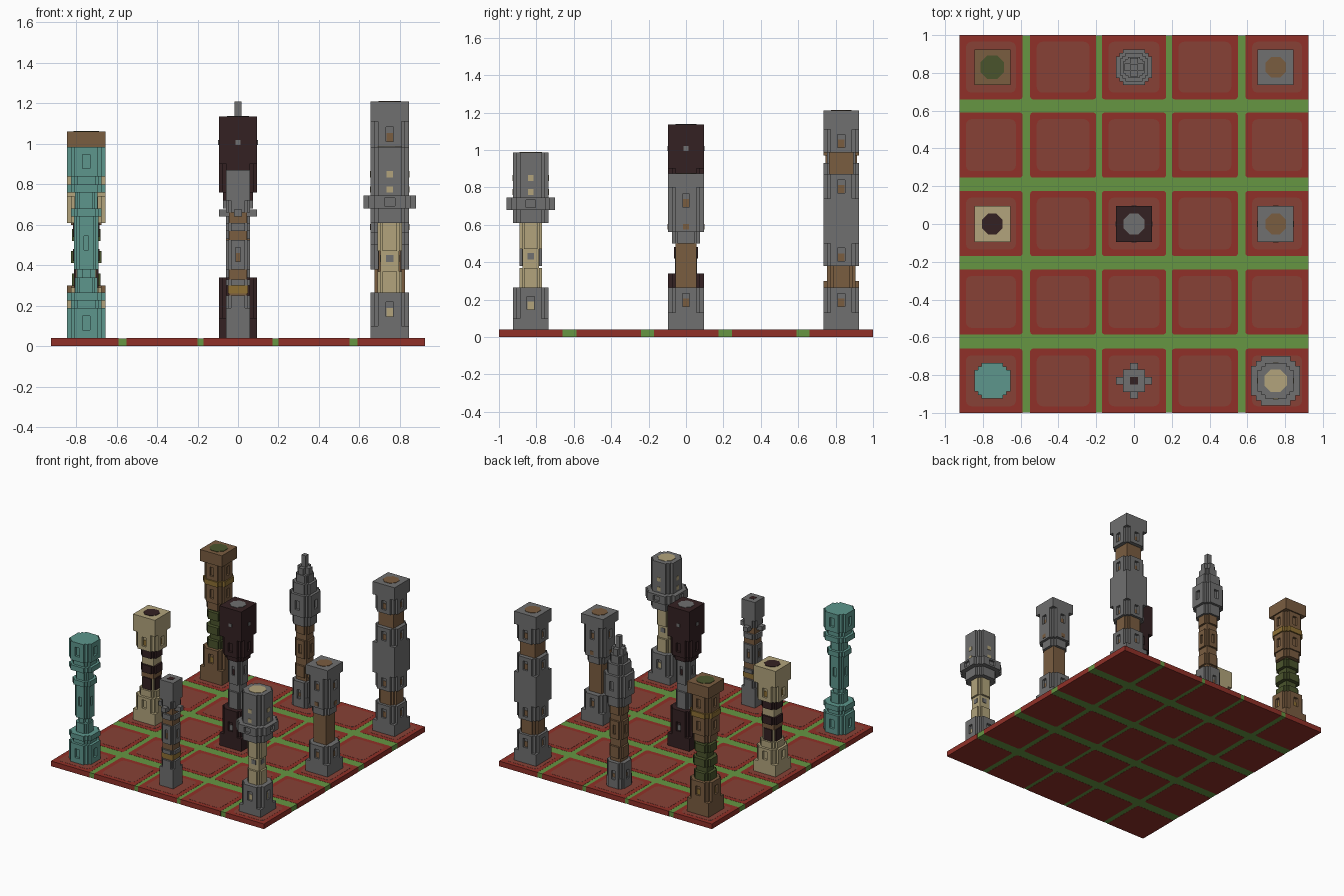
import bpy, bmesh
from mathutils import Matrix, Vector

default = bpy.data.objects.get("Cube")
if default:
    bpy.data.objects.remove(default)


def srgb(r, g, b):
    return tuple((c / 255 / 12.92) if c < 11 else ((c / 255 + 0.055) / 1.055) ** 2.4
                 for c in (r, g, b)) + (1.0,)


COLOURS = {
    "grey": srgb(112, 112, 112), "teal": srgb(93, 150, 140), "tan": srgb(178, 164, 124),
    "brown": srgb(122, 93, 64), "dark": srgb(52, 33, 34), "red": srgb(144, 48, 40),
    "clay": srgb(135, 65, 54), "grass": srgb(102, 150, 66), "moss": srgb(74, 84, 44),
    "ochre": srgb(142, 112, 52),
}
NAMES = list(COLOURS)
MATERIALS = []
for name, colour in COLOURS.items():
    mat = bpy.data.materials.new(name)
    mat.use_nodes = True
    mat.diffuse_color = colour
    shader = next(n for n in mat.node_tree.nodes if n.type == "BSDF_PRINCIPLED")
    shader.inputs["Base Color"].default_value = colour
    shader.inputs["Roughness"].default_value = 0.9
    MATERIALS.append(mat)


def box(bm, x, y, w, d, z0, z1, colour):
    size = Matrix.Diagonal((w, d, z1 - z0, 1))
    place = Matrix.Translation(Vector((x, y, (z0 + z1) / 2)))
    made = bmesh.ops.create_cube(bm, size=1, matrix=place @ size)
    for f in {f for v in made["verts"] for f in v.link_faces}:
        f.material_index = NAMES.index(colour)
    return made["verts"]


def finish(bm, name, x=0, y=0):
    mesh = bpy.data.meshes.new(name)
    bm.to_mesh(mesh)
    bm.free()
    for m in MATERIALS:
        mesh.materials.append(m)
    obj = bpy.data.objects.new(name, mesh)
    obj.location = (x, y, 0)
    bpy.context.collection.objects.link(obj)


# Cross-section shapes, all with four-fold symmetry
def square(bm, w, z0, z1, colour, inner=None):
    box(bm, 0, 0, w, w, z0, z1, colour)


def studs(bm, w, z0, z1, colour, inner=None):
    box(bm, 0, 0, w, 0.04, z0, z1, colour)
    box(bm, 0, 0, 0.04, w, z0, z1, colour)


def cross(bm, w, z0, z1, colour, inner=None):
    box(bm, 0, 0, w * 0.8, w * 0.8, z0, z1, colour)
    box(bm, 0, 0, w, w * 0.6, z0, z1, colour)
    box(bm, 0, 0, w * 0.6, w, z0, z1, colour)


def window(bm, w, z0, z1, colour, inner=None):
    """Cross section whose four arms each have a small recessed opening."""
    mid, half = (z0 + z1) / 2, min(0.035, (z1 - z0) * 0.3)
    cross(bm, w, z0, mid - half, colour)
    cross(bm, w, mid + half, z1, colour)
    box(bm, 0, 0, w * 0.8, w * 0.8, mid - half, mid + half, colour)
    for s in (-1, 1):
        box(bm, s * w * 0.2, 0, w * 0.2, w, mid - half, mid + half, colour)
        box(bm, 0, s * w * 0.2, w, w * 0.2, mid - half, mid + half, colour)
    if inner:
        box(bm, 0, 0, w * 0.84, w * 0.18, mid - half, mid + half * 0.2, inner)
        box(bm, 0, 0, w * 0.18, w * 0.84, mid - half, mid + half * 0.2, inner)


def dots(bm, w, z0, z1, colour, inner=None):
    """Thin square plates in the middle of the four faces."""
    t, s = w + 0.006, z1 - z0
    box(bm, 0, 0, t, s, z0, z1, colour)
    box(bm, 0, 0, s, t, z0, z1, colour)


def plate(bm, w, z0, z1, colour, inner=None):
    """Octagonal inlay on top of a column."""
    made = bmesh.ops.create_cone(
        bm, cap_ends=True, segments=8, radius1=w * 0.54, radius2=w * 0.54, depth=z1 - z0,
        matrix=Matrix.Translation((0, 0, (z0 + z1) / 2)) @ Matrix.Rotation(0.3927, 4, "Z"))
    for f in {f for v in made["verts"] for f in v.link_faces}:
        f.material_index = NAMES.index(colour)


def column(name, x, y, **parts):
    for part, stack in parts.items():
        bm = bmesh.new()
        for shape, *args in stack:
            shape(bm, *args)
        finish(bm, name + "_" + part, x, y)


# Tiled floor
bm = bmesh.new()
box(bm, 0, 0, 1.848, 1.998, 0.001, 0.039, "grass")
finish(bm, "grass_joints")
X_EDGES = [(-0.925, -0.59), (-0.55, -0.2), (-0.17, 0.17), (0.2, 0.55), (0.59, 0.925)]
Y_EDGES = [(-1, -0.66), (-0.585, -0.24), (-0.17, 0.175), (0.245, 0.59), (0.66, 1)]
tiles, inlays = bmesh.new(), bmesh.new()
for i, (x0, x1) in enumerate(X_EDGES):
    for j, (y0, y1) in enumerate(Y_EDGES):
        cx, cy = (x0 + x1) / 2, (y0 + y1) / 2
        for bm, inset, z0, z1, colour, radius in (
                (tiles, 0, 0, 0.04, "red", 0.015), (inlays, 0.035, 0.038, 0.041, "clay", 0.03)):
            verts = box(bm, cx, cy, x1 - x0 - 2 * inset, y1 - y0 - 2 * inset, z0, z1, colour)
            uprights = {e for v in verts for e in v.link_edges
                        if abs(e.verts[0].co.z - e.verts[1].co.z) > 0.001
                        and abs(v.co.x) < 0.92 and abs(v.co.y) < 0.99}
            bmesh.ops.bevel(bm, geom=list(uprights), offset=radius, segments=3, affect="EDGES", profile=0.5)
finish(tiles, "floor_tiles")
finish(inlays, "tile_centres")

G = 0.04   # floor height
W = 0.19   # full column width
N = 0.11   # neck width

# Front row
column("teal_column", -0.75, -0.83,
       base=[(window, W, G, 0.19, "teal"), (cross, 0.15, 0.19, 0.225, "teal"),
             (cross, W, 0.225, 0.265, "teal")],
       shaft=[(cross, N, 0.265, 0.34, "teal"), (studs, 0.09, 0.34, 0.38, "teal"),
              (window, 0.12, 0.38, 0.64, "teal"), (cross, 0.15, 0.64, 0.68, "teal"),
              (cross, N, 0.68, 0.76, "teal")],
       capital=[(cross, W, 0.76, 0.8, "teal"), (cross, 0.15, 0.8, 0.84, "teal"),
                (window, W, 0.84, 0.985, "teal")])
column("slim_column", 0, -0.83,
       base=[(square, 0.118, G, 0.19, "grey"), (cross, 0.118, 0.19, 0.25, "grey")],
       shaft=[(square, 0.09, 0.25, 0.66, "brown"), (square, 0.1, 0.26, 0.3, "ochre"),
              (cross, 0.118, 0.3, 0.33, "grey"), (window, 0.118, 0.38, 0.525, "grey", "brown"),
              (cross, 0.118, 0.57, 0.61, "grey")],
       capital=[(studs, W, 0.64, 0.675, "grey"), (cross, 0.118, 0.66, 0.72, "grey"),
                (square, 0.118, 0.72, 0.87, "grey"), (studs, 0.041, 0.87, 0.872, "dark")])
column("banded_column", 0.75, -0.83,
       base=[(square, W, G, 0.1, "grey"), (window, W, 0.1, 0.265, "grey", "tan")],
       shaft=[(cross, 0.12, 0.265, 0.37, "tan"), (square, 0.09, 0.37, 0.47, "tan"),
              (dots, 0.09, 0.415, 0.45, "grey"), (cross, 0.12, 0.47, 0.61, "tan")],
       capital=[(cross, W, 0.61, 0.985, "grey"), (cross, 0.225, 0.68, 0.745, "grey"),
                (window, 0.26, 0.68, 0.745, "grey"), (dots, W, 0.76, 0.79, "tan"),
                (dots, W, 0.835, 0.865, "tan"), (plate, 0.12, 0.98, 0.988, "tan")])

# Middle row
column("tan_column", -0.75, 0,
       base=[(square, W, G, 0.13, "tan"), (window, W, 0.13, 0.24, "tan"),
             (cross, 0.15, 0.24, 0.29, "tan")],
       shaft=[(square, 0.1, 0.29, 0.61, "tan"), (cross, 0.12, 0.29, 0.38, "dark"),
              (square, 0.105, 0.38, 0.42, "brown"), (cross, 0.13, 0.42, 0.48, "dark"),
              (cross, 0.13, 0.54, 0.61, "dark")],
       capital=[(window, W, 0.61, 0.74, "tan", "ochre"), (square, W, 0.74, 0.87, "tan"),
                (plate, N, 0.866, 0.873, "dark")])
column("dark_column", 0, 0,
       base=[(square, W, G, 0.14, "dark"), (window, W, 0.14, 0.28, "dark", "grey"),
             (cross, W, 0.28, 0.34, "dark")],
       shaft=[(cross, 0.12, 0.34, 0.47, "grey"), (square, 0.09, 0.47, 0.53, "grey"),
              (window, 0.12, 0.53, 0.74, "grey", "dark")],
       capital=[(cross, 0.15, 0.72, 0.76, "dark"), (window, W, 0.76, 0.9, "dark"),
                (square, W, 0.9, 1.135, "dark"), (dots, W, 0.995, 1.02, "grey"),
                (plate, N, 1.13, 1.138, "grey")])
column("wide_headed_column", 0.75, 0,
       base=[(square, W, G, 0.13, "grey"), (window, W, 0.13, 0.265, "grey", "brown")],
       shaft=[(square, N, 0.265, 0.5, "brown")],
       capital=[(cross, 0.15, 0.5, 0.56, "grey"), (cross, W, 0.56, 0.66, "grey"),
                (window, W, 0.66, 0.8, "grey", "brown"), (dots, W, 0.575, 0.605, "brown"),
                (square, W, 0.8, 0.875, "grey"), (plate, N, 0.87, 0.878, "brown")])

# Back row
column("mossy_column", -0.75, 0.83,
       base=[(square, W, G, 0.15, "brown"), (window, W, 0.15, 0.3, "brown", "ochre")],
       shaft=[(square, 0.09, 0.3, 0.62, "moss"), (cross, 0.14, 0.3, 0.36, "moss"),
              (cross, 0.15, 0.41, 0.47, "moss"), (cross, 0.14, 0.52, 0.58, "moss")],
       capital=[(cross, 0.15, 0.6, 0.66, "brown"), (window, 0.17, 0.66, 0.8, "brown"),
                (cross, W, 0.8, 0.84, "ochre"), (window, 0.17, 0.84, 0.97, "brown"),
                (square, W, 0.97, 1.06, "brown"), (plate, 0.125, 1.055, 1.063, "moss")])
column("spired_column", 0, 0.83,
       base=[(square, 0.13, G, 0.12, "grey"), (window, 0.15, G, 0.24, "grey", "brown")],
       shaft=[(square, 0.09, 0.24, 0.69, "brown"), (cross, 0.12, 0.27, 0.36, "brown"),
              (window, 0.12, 0.42, 0.56, "brown"), (cross, 0.12, 0.61, 0.69, "brown")],
       capital=[(cross, 0.15, 0.68, 0.76, "grey"), (window, W, 0.76, 0.93, "grey"),
                (cross, 0.15, 0.93, 1.01, "grey"), (cross, 0.11, 1.01, 1.07, "grey"),
                (studs, 0.1, 1.07, 1.12, "grey"), (square, 0.036, 1.12, 1.21, "grey")])
column("tall_column", 0.75, 0.83,
       base=[(square, W, G, 0.13, "grey"), (window, W, 0.13, 0.265, "grey", "brown")],
       shaft=[(cross, 0.15, 0.265, 0.38, "brown"), (window, W, 0.38, 0.5, "grey", "brown"),
              (square, W, 0.5, 0.74, "grey"), (window, W, 0.74, 0.87, "grey", "brown"),
              (square, 0.13, 0.87, 0.985, "brown")],
       capital=[(window, W, 0.985, 1.11, "grey", "brown"), (square, W, 1.11, 1.21, "grey"),
                (plate, N, 1.205, 1.213, "brown")])
